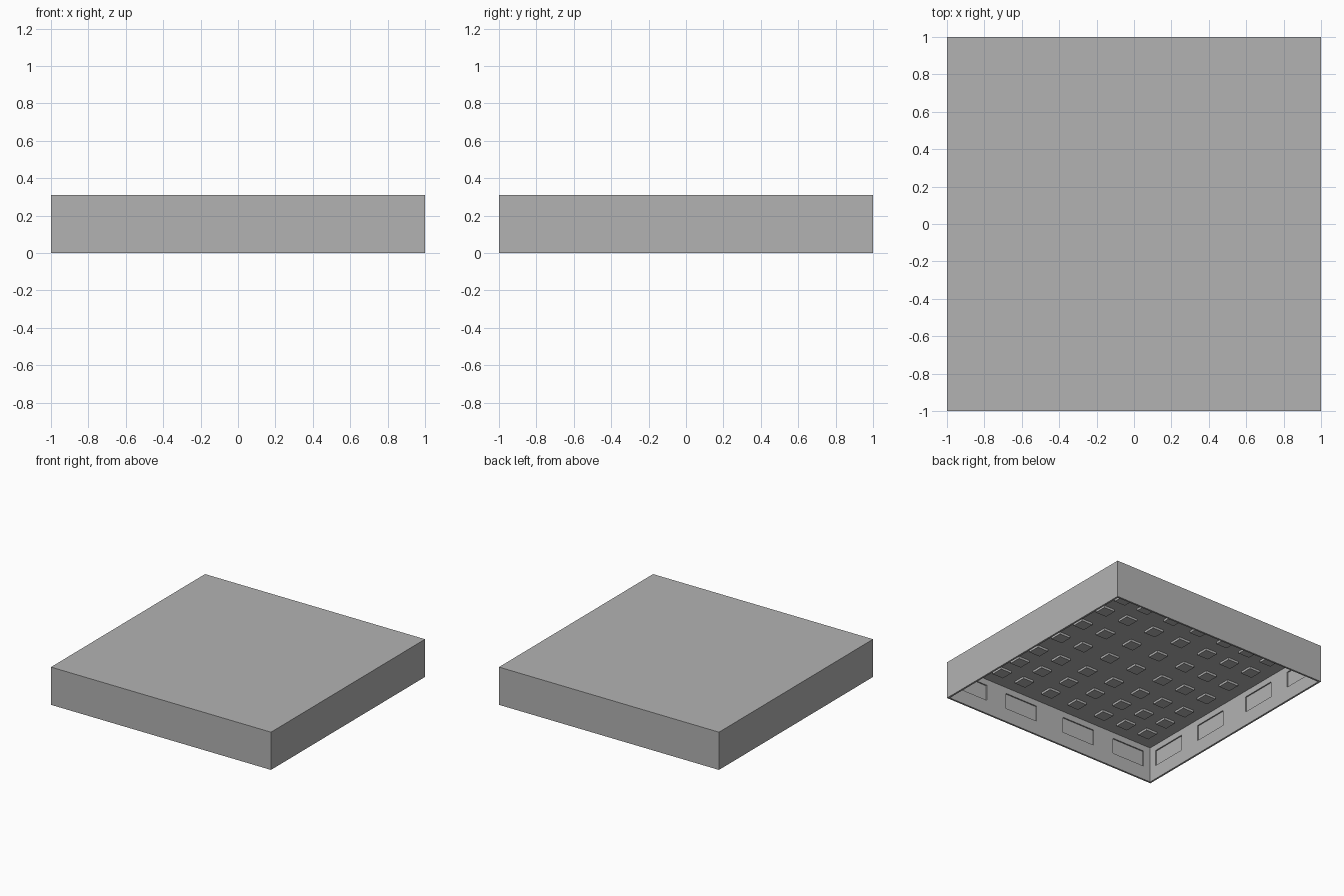
import bpy, bmesh
from mathutils import Vector

cube = bpy.data.objects.get("Cube")
if cube:
    bpy.data.objects.remove(cube, do_unlink=True)

HEIGHT, WALL, CEILING = 0.31, 0.015, 0.295
SILL, HEAD = 0.115, 0.245
PANEL_CENTRES, PANEL_HALF = (-0.77, -0.28, 0.28, 0.77), 0.15
RECESS = 0.01
TILE_STEPS = [s * c for s in (-1, 1) for c in (0.13, 0.39, 0.61, 0.82)]
TILE_SIZE, TILE_DROP = 0.1, 0.018

grey = bpy.data.materials.new("plain_grey")
grey.use_nodes = True
colour = (0.45, 0.45, 0.45, 1)
grey.diffuse_color = colour
grey.node_tree.nodes["Principled BSDF"].inputs["Base Color"].default_value = colour


def finish(bm, name):
    bmesh.ops.recalc_face_normals(bm, faces=bm.faces)
    mesh = bpy.data.meshes.new(name)
    bm.to_mesh(mesh)
    bm.free()
    mesh.materials.append(grey)
    obj = bpy.data.objects.new(name, mesh)
    bpy.context.scene.collection.objects.link(obj)
    return obj


def box(bm, centre, size):
    verts = bmesh.ops.create_cube(bm, size=1)["verts"]
    bmesh.ops.scale(bm, vec=size, verts=verts)
    bmesh.ops.translate(bm, vec=centre, verts=verts)


def inner_walls(bm):
    """Upright faces that line the hollow."""
    return [f for f in bm.faces if abs(f.normal.z) < 0.5
            and max(abs(f.calc_center_median().x), abs(f.calc_center_median().y)) < 1 - WALL / 2]


def cut(bm, point, normal, keep):
    faces = [f for f in inner_walls(bm) if keep(f)]
    geom = set(faces)
    for f in faces:
        geom.update(f.edges, f.verts)
    bmesh.ops.bisect_plane(bm, geom=list(geom), plane_co=point, plane_no=normal)
    bm.normal_update()


# Hollow lid: a box open at the bottom
bm = bmesh.new()
box(bm, (0, 0, HEIGHT / 2), (2, 2, HEIGHT))
bm.normal_update()
floor = min(bm.faces, key=lambda f: f.calc_center_median().z)
bmesh.ops.inset_region(bm, faces=[floor], thickness=WALL, use_even_offset=True)
ceiling = bmesh.ops.extrude_discrete_faces(bm, faces=[floor])["faces"][0]
bmesh.ops.translate(bm, vec=(0, 0, CEILING), verts=ceiling.verts)
bmesh.ops.recalc_face_normals(bm, faces=bm.faces)
bm.normal_update()

# Cut the panel outlines into the inner walls
for z in (SILL, HEAD):
    cut(bm, (0, 0, z), (0, 0, 1), lambda f: True)
for axis in (0, 1):
    direction = Vector((1 - axis, axis, 0))
    for c in PANEL_CENTRES:
        for edge in (c - PANEL_HALF, c + PANEL_HALF):
            cut(bm, direction * edge, direction,
                lambda f: abs(f.normal[axis]) < 0.5 and SILL < f.calc_center_median().z < HEAD)

# Push the panels back into the walls
panels = []
for f in inner_walls(bm):
    mid = f.calc_center_median()
    along = mid.y if abs(f.normal.x) > 0.5 else mid.x
    if SILL < mid.z < HEAD and any(abs(along - c) < 0.02 for c in PANEL_CENTRES):
        panels.append(f)
for f in bmesh.ops.extrude_discrete_faces(bm, faces=panels)["faces"]:
    f.normal_update()
    bmesh.ops.translate(bm, vec=f.normal * -RECESS, verts=f.verts)
finish(bm, "hollow_shell")

# Square tiles hanging from the ceiling
bm = bmesh.new()
for x in TILE_STEPS:
    for y in TILE_STEPS:
        box(bm, (x, y, CEILING - TILE_DROP / 2 + 0.001), (TILE_SIZE, TILE_SIZE, TILE_DROP + 0.002))
finish(bm, "ceiling_tiles")
